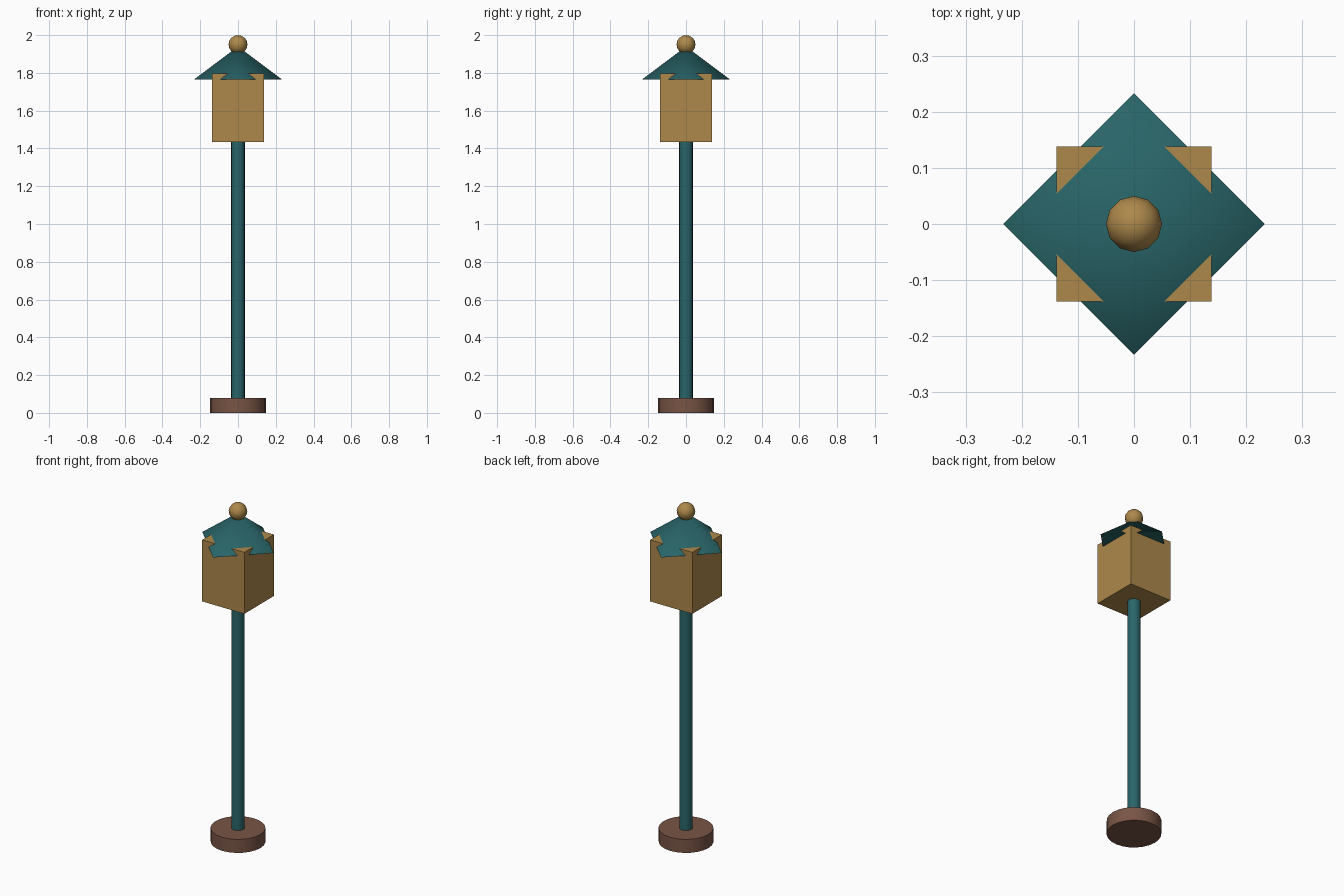
import bpy, math

if "Cube" in bpy.data.objects:
    bpy.data.objects.remove(bpy.data.objects["Cube"])


def material(name, rgb):
    m = bpy.data.materials.new(name)
    m.diffuse_color = (*rgb, 1)
    m.use_nodes = True
    m.node_tree.nodes["Principled BSDF"].inputs["Base Color"].default_value = m.diffuse_color
    return m


teal = material("teal_paint", (0.022, 0.13, 0.14))
brass = material("brass", (0.42, 0.25, 0.07))
brown = material("brown_base", (0.19, 0.09, 0.06))


def finish(name, mat, angle=None):
    o = bpy.context.object
    o.name = name
    o.data.materials.append(mat)
    if angle:
        bpy.ops.object.shade_smooth_by_angle(angle=math.radians(angle))
    return o


def cylinder(name, r, z0, z1, sides, mat):
    bpy.ops.mesh.primitive_cylinder_add(vertices=sides, radius=r, depth=z1 - z0,
                                        location=(0, 0, (z0 + z1) / 2))
    return finish(name, mat, 40)


# Foot and post
cylinder("base", 0.147, 0, 0.08, 24, brown)
cylinder("post", 0.036, 0.07, 1.44, 16, teal)

# Lantern box
bpy.ops.mesh.primitive_cube_add(size=1, location=(0, 0, 1.6145))
bpy.context.object.scale = (0.276, 0.276, 0.363)
finish("lantern_box", brass)

# Four-sided roof, corners on the axes
bpy.ops.mesh.primitive_cone_add(vertices=4, radius1=0.233, radius2=0, depth=0.175,
                                location=(0, 0, 1.765 + 0.0875))
finish("roof", teal, 70)

# Ball finial
bpy.ops.mesh.primitive_uv_sphere_add(segments=12, ring_count=8, radius=0.05,
                                     location=(0, 0, 1.95))
finish("finial", brass, 60)
